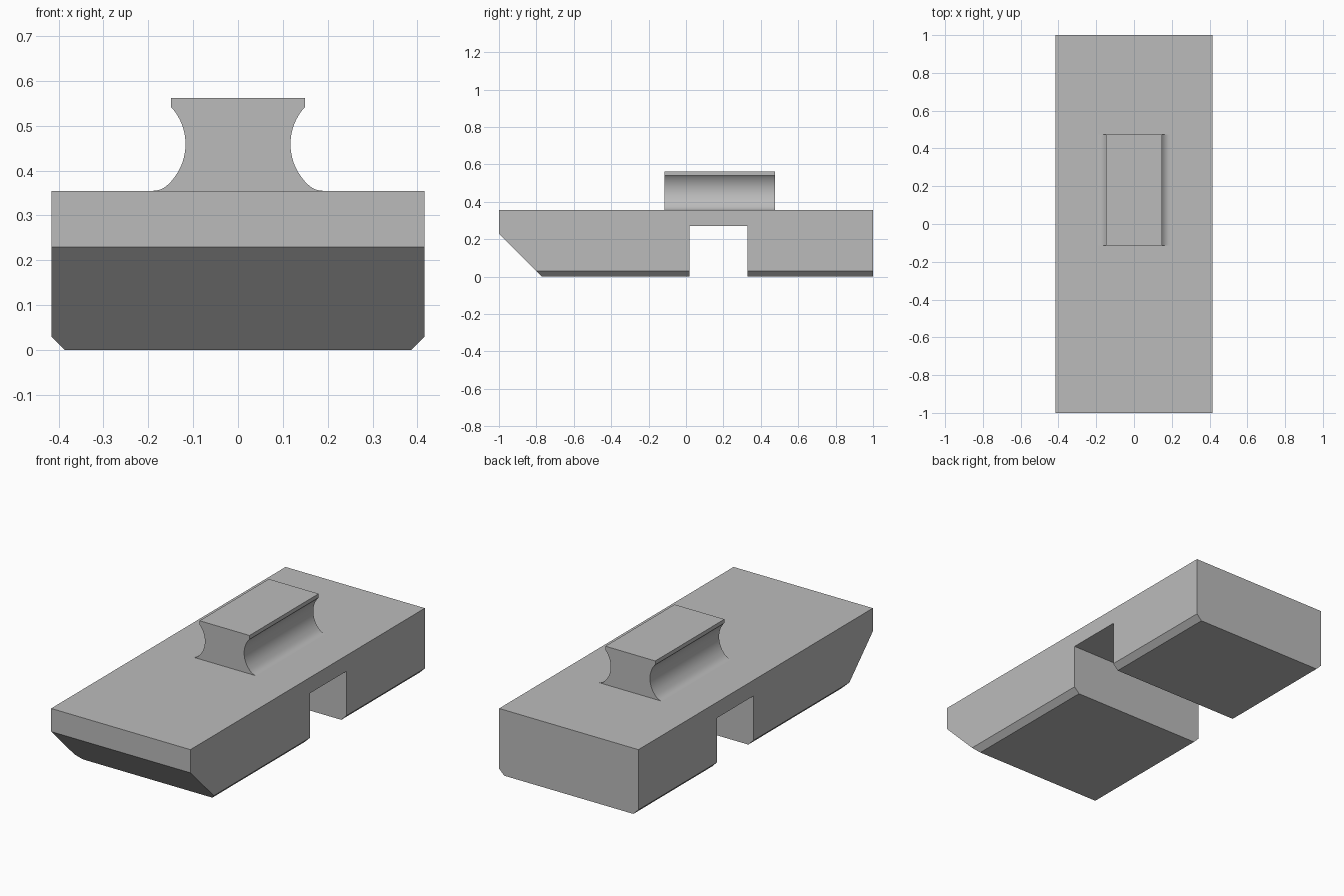
import bpy
import bmesh
from math import sin, cos, radians
from mathutils import Vector

cube = bpy.data.objects.get("Cube")
if cube:
    bpy.data.objects.remove(cube, do_unlink=True)

grey = bpy.data.materials.new("plain grey")
grey.use_nodes = True
colour = (0.5, 0.5, 0.5, 1)
grey.diffuse_color = colour
grey.node_tree.nodes["Principled BSDF"].inputs["Base Color"].default_value = colour


def extrude_profile(points, offset):
    """Solid prism from a closed outline."""
    bm = bmesh.new()
    face = bm.faces.new([bm.verts.new(p) for p in points])
    out = bmesh.ops.extrude_face_region(bm, geom=[face], use_keep_orig=True)
    moved = [g for g in out["geom"] if isinstance(g, bmesh.types.BMVert)]
    bmesh.ops.translate(bm, verts=moved, vec=Vector(offset))
    bmesh.ops.recalc_face_normals(bm, faces=bm.faces)
    return bm


def finish(bm, name):
    mesh = bpy.data.meshes.new(name)
    bm.to_mesh(mesh)
    bm.free()
    mesh.materials.append(grey)
    obj = bpy.data.objects.new(name, mesh)
    bpy.context.collection.objects.link(obj)
    return obj


# Slab body: side outline with sloped nose and cross slot
half_w, top = 0.416, 0.355
side = [(-1, top), (-1, 0.23), (-0.77, 0), (0.02, 0), (0.02, 0.27),
        (0.33, 0.27), (0.33, 0), (1, 0), (1, top)]
body = extrude_profile([(-half_w, y, z) for y, z in side], (2 * half_w, 0, 0))

# Chamfer along the long bottom edges
rails = [e for e in body.edges
         if all(v.co.z < 0.001 for v in e.verts)
         and abs(e.verts[0].co.x - e.verts[1].co.x) < 0.001]
bmesh.ops.bevel(body, geom=rails, offset=0.03, offset_type='OFFSET',
                segments=1, affect='EDGES')
finish(body, "slab_body")

# Grip: waisted cross-section with a flared foot
grip_half = [(0.149, 0.562), (0.149, 0.541)]
for i in range(17):
    a = radians(40 - 5 * i)
    grip_half.append((0.24 - 0.123 * cos(a), 0.459 + 0.123 * sin(a)))
start, corner, end = Vector(grip_half[-1]), Vector((0.165, top)), Vector((0.19, top))
for i in range(1, 9):
    t = i / 8
    grip_half.append(tuple(start * (1 - t) ** 2 + corner * 2 * t * (1 - t) + end * t * t))
grip_half.append((0.19, top - 0.01))
outline = grip_half + [(-x, z) for x, z in reversed(grip_half)]
grip = finish(extrude_profile([(x, -0.115, z) for x, z in outline], (0, 0.59, 0)), "grip")

bpy.ops.object.select_all(action='DESELECT')
grip.select_set(True)
bpy.context.view_layer.objects.active = grip
bpy.ops.object.shade_smooth_by_angle(angle=radians(30))
